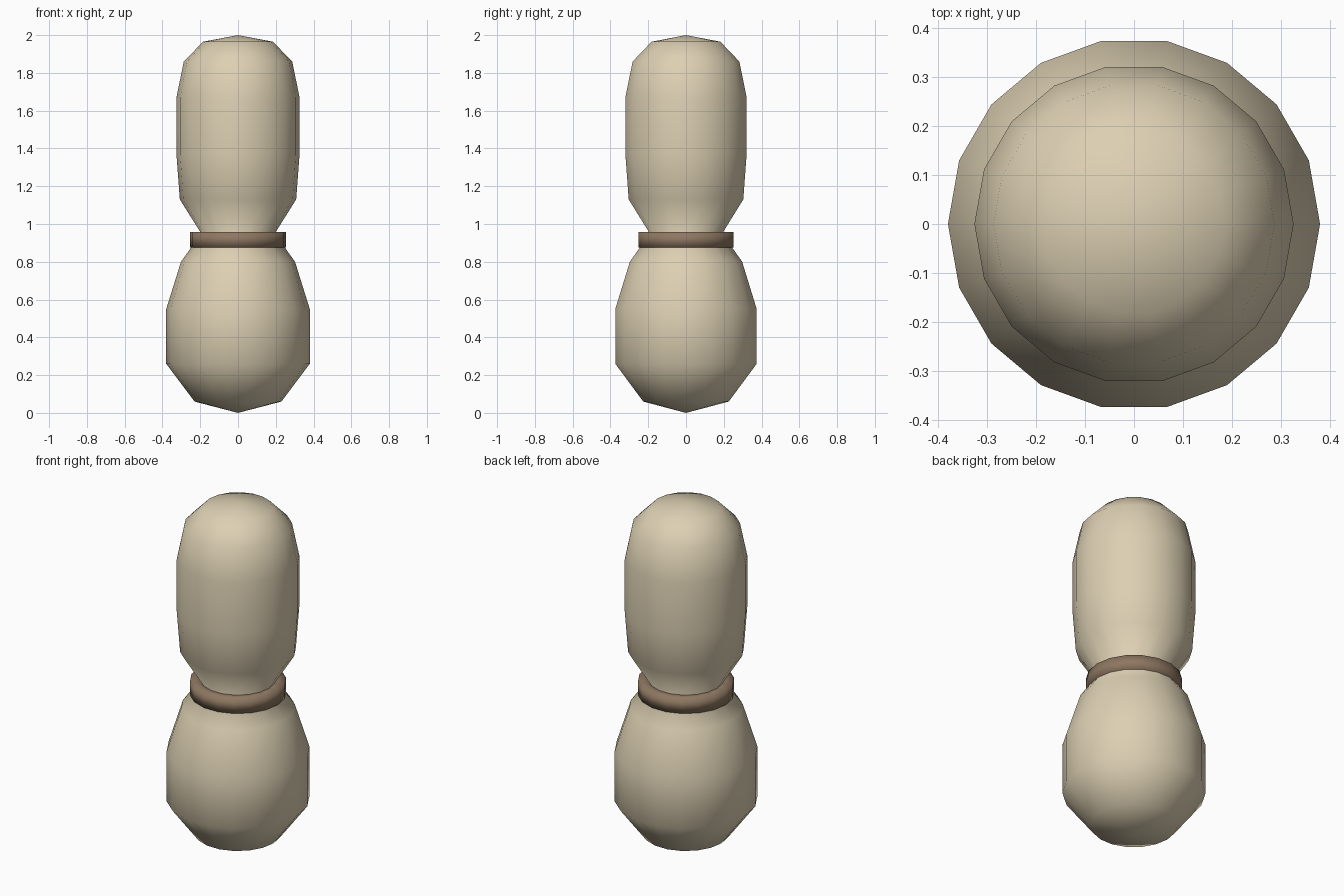
import bpy
import bmesh
from math import cos, sin, tau

cube = bpy.data.objects.get("Cube")
if cube:
    bpy.data.objects.remove(cube)

SIDES = 18


def make_material(name, rgb):
    mat = bpy.data.materials.new(name)
    mat.use_nodes = True
    color = (*rgb, 1.0)
    mat.diffuse_color = color
    mat.node_tree.nodes["Principled BSDF"].inputs["Base Color"].default_value = color
    return mat


def lathe(name, profile, mat, closed=False):
    """Revolve (radius, height) points around z; zero radius makes a pole."""
    bm = bmesh.new()
    rings = []
    for r, z in profile:
        if r == 0:
            rings.append([bm.verts.new((0, 0, z))] * SIDES)
        else:
            rings.append([bm.verts.new((r * cos(tau * i / SIDES), r * sin(tau * i / SIDES), z))
                          for i in range(SIDES)])
    pairs = list(zip(rings, rings[1:]))
    if closed:
        pairs.append((rings[-1], rings[0]))
    for low, high in pairs:
        for i in range(SIDES):
            j = (i + 1) % SIDES
            corners = [low[i], low[j], high[j], high[i]]
            bm.faces.new(list(dict.fromkeys(corners)))
    bmesh.ops.recalc_face_normals(bm, faces=bm.faces)
    for face in bm.faces:
        face.smooth = True
    mesh = bpy.data.meshes.new(name)
    bm.to_mesh(mesh)
    bm.free()
    mesh.materials.append(mat)
    obj = bpy.data.objects.new(name, mesh)
    bpy.context.collection.objects.link(obj)
    return obj


cream = make_material("cream", (0.72, 0.63, 0.45))
brown = make_material("brown", (0.27, 0.185, 0.12))

# Bulbous body pinched at the waist, with rounded ends
lathe("body", [(0, 0), (0.23, 0.06), (0.38, 0.26), (0.38, 0.55), (0.302, 0.80),
               (0.195, 0.95), (0.308, 1.13), (0.326, 1.37), (0.326, 1.67),
               (0.287, 1.86), (0.185, 1.965), (0, 2.0)], cream)

# Square-section band tied around the waist
lathe("waist_band", [(0.17, 0.875), (0.255, 0.875), (0.255, 0.958), (0.17, 0.958)],
      brown, closed=True)
